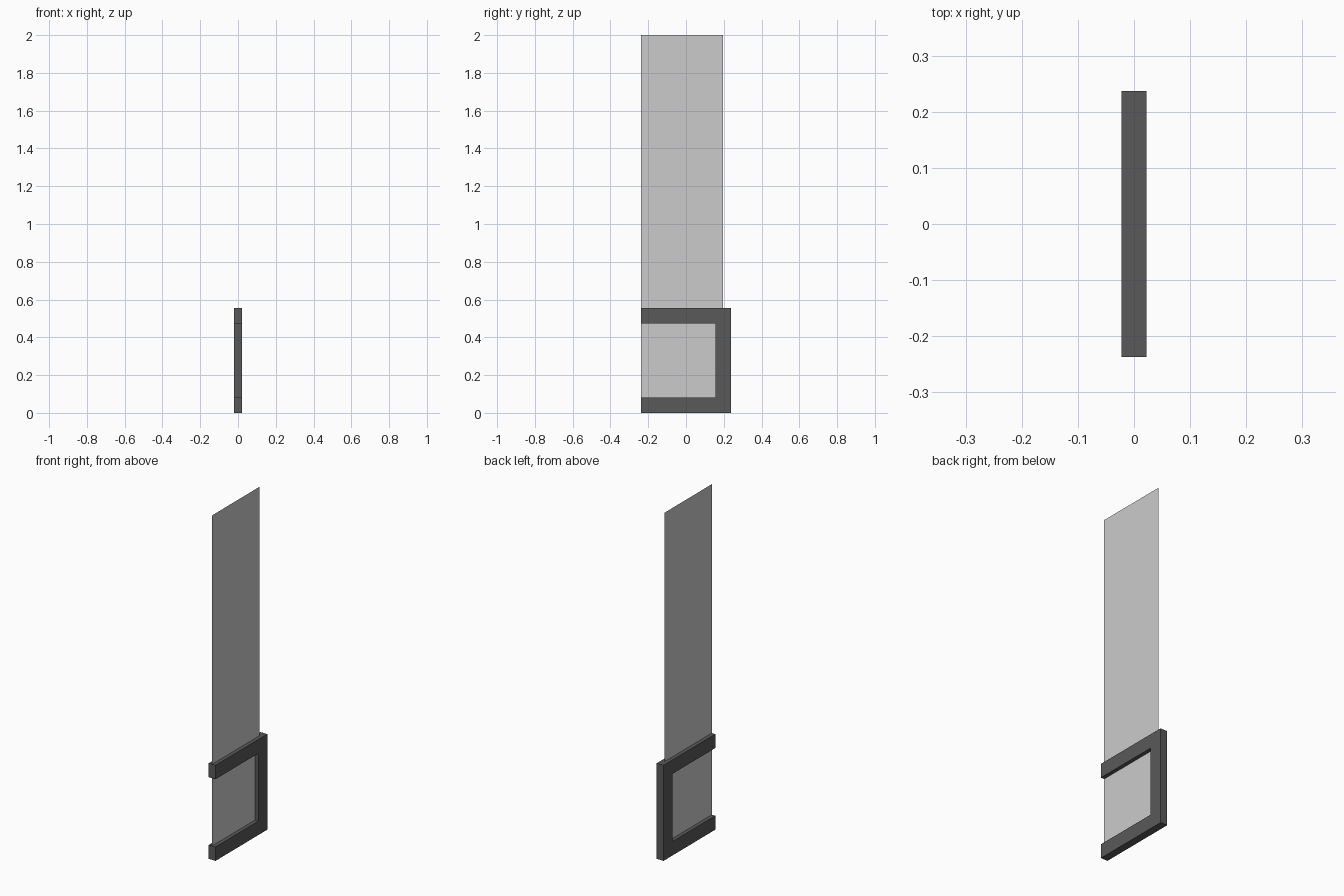
import bpy, bmesh

if "Cube" in bpy.data.objects:
    bpy.data.objects.remove(bpy.data.objects["Cube"])

W, H, BAR, T = 0.237, 0.555, 0.081, 0.022   # half width, frame height, bar width, half thickness


def flat_part(name, outline, x):
    """Build one flat face from (y, z) points at the given x."""
    bm = bmesh.new()
    face = bm.faces.new([bm.verts.new((x, y, z)) for y, z in outline])
    return bm, face


def finish(name, bm):
    mesh = bpy.data.meshes.new(name)
    bm.to_mesh(mesh)
    bm.free()
    obj = bpy.data.objects.new(name, mesh)
    bpy.context.collection.objects.link(obj)
    return obj


# Three-sided frame, open towards the front
profile = [(-W, 0), (W, 0), (W, H), (-W, H),
           (-W, H - BAR), (W - BAR, H - BAR), (W - BAR, BAR), (-W, BAR)]
bm, face = flat_part("frame", profile, -T)
new = bmesh.ops.extrude_face_region(bm, geom=[face])["geom"]
bmesh.ops.translate(bm, vec=(2 * T, 0, 0),
                    verts=[v for v in new if isinstance(v, bmesh.types.BMVert)])
bmesh.ops.recalc_face_normals(bm, faces=bm.faces)
frame = finish("frame", bm)
dark = bpy.data.materials.new("dark_grey")
dark.diffuse_color = (0.1, 0.1, 0.1, 1)
dark.use_nodes = True
dark.node_tree.nodes["Principled BSDF"].inputs["Base Color"].default_value = dark.diffuse_color
frame.data.materials.append(dark)

# Thin tall panel, set into the middle of the bars
edge = W - BAR / 2
bm, _ = flat_part("panel", [(-W, BAR / 2), (edge, BAR / 2), (edge, 2), (-W, 2)], 0)
finish("panel", bm)
